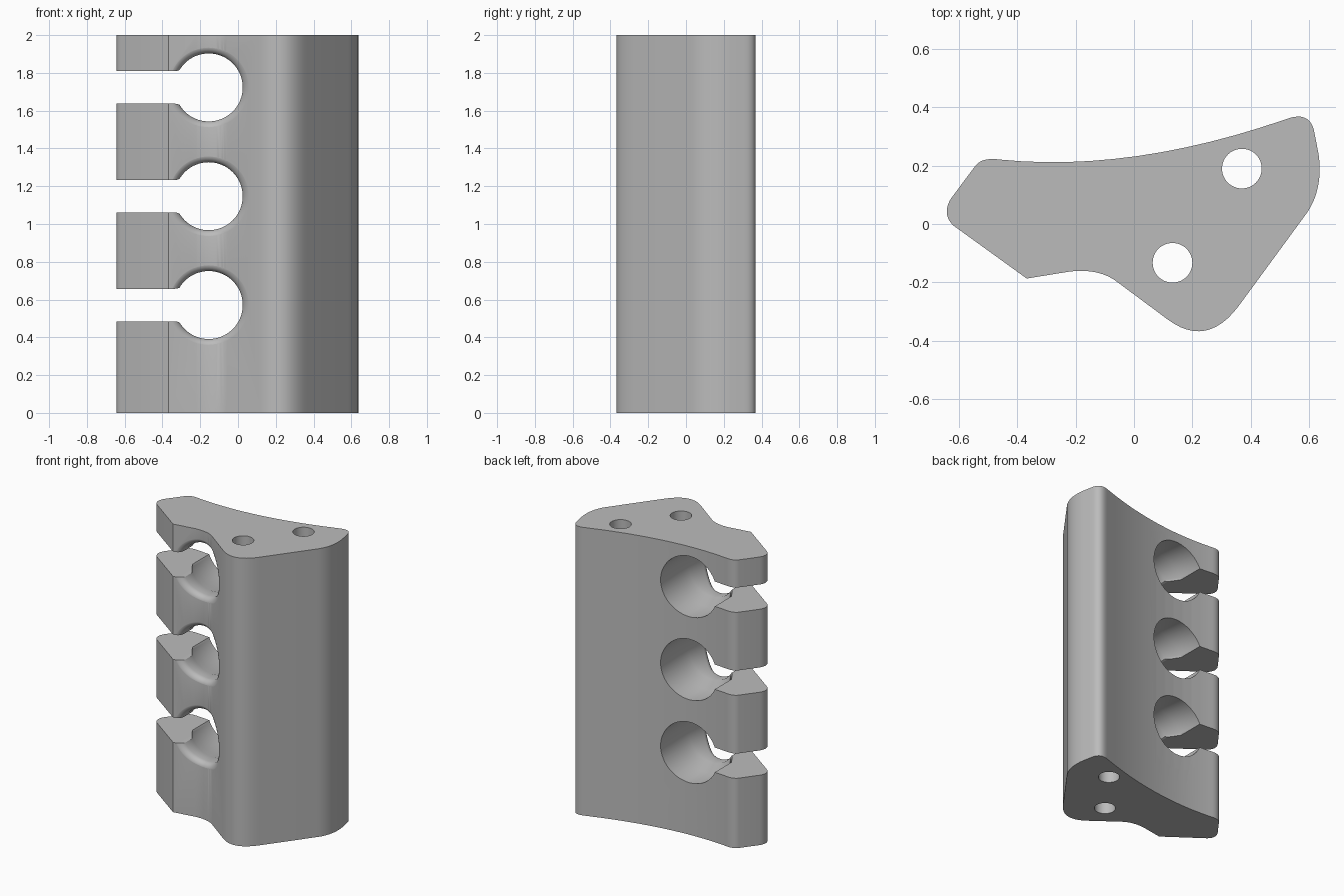
import bpy, bmesh, math

cube = bpy.data.objects.get("Cube")
if cube:
    bpy.data.objects.remove(cube, do_unlink=True)

HEIGHT = 2.0
SLOT_LEVELS = [0.571 + 0.576 * i for i in range(3)]


def bezier(a, b, c, steps=12):
    pts = []
    for i in range(steps + 1):
        t = i / steps
        pts.append(tuple((1 - t) ** 2 * p + 2 * t * (1 - t) * q + t * t * r
                         for p, q, r in zip(a, b, c)))
    return pts


def loft(name, rings):
    """Closed solid through a list of equal-length rings."""
    bm = bmesh.new()
    loops = [[bm.verts.new(p) for p in ring] for ring in rings]
    n = len(loops[0])
    for lo, hi in zip(loops, loops[1:]):
        for i in range(n):
            bm.faces.new((lo[i], lo[(i + 1) % n], hi[(i + 1) % n], hi[i]))
    bm.faces.new(loops[0])
    bm.faces.new(loops[-1])
    bmesh.ops.recalc_face_normals(bm, faces=bm.faces)
    mesh = bpy.data.meshes.new(name)
    bm.to_mesh(mesh)
    bm.free()
    obj = bpy.data.objects.new(name, mesh)
    bpy.context.collection.objects.link(obj)
    return obj


def prism(name, outline, z0, z1):
    return loft(name, [[(x, y, z) for x, y in outline] for z in (z0, z1)])


def circle(cx, cy, r, n=64):
    return [(cx + r * math.cos(2 * math.pi * i / n),
             cy + r * math.sin(2 * math.pi * i / n)) for i in range(n)]


# Body outline: rounded corners joined by straight runs, one concave back curve
outline = []
for curve in [
    ((-.46, .221), (-.01, .175), (.526, .361)),
    ((.526, .361), (.608, .39), (.62, .307)),
    ((.633, .24), (.651, .113), (.585, .027)),
    ((.36, -.28), (.25, -.428), (.115, -.327)),
    ((-.06, -.197), (-.12, -.152), (-.22, -.163)),
    ((-.368, -.187),),
    ((-.62, -.005), (-.66, .035), (-.628, .087)),
    ((-.546, .197), (-.523, .23), (-.46, .221)),
]:
    for p in (bezier(*curve) if len(curve) == 3 else curve):
        if not outline or math.dist(p, outline[-1]) > 1e-4:
            outline.append(p)
if math.dist(outline[0], outline[-1]) < 1e-4:
    outline.pop()


def front_y(x):
    ys = []
    for (x0, y0), (x1, y1) in zip(outline, outline[1:] + outline[:1]):
        if min(x0, x1) <= x <= max(x0, x1) and x0 != x1:
            ys.append(y0 + (y1 - y0) * (x - x0) / (x1 - x0))
    return min(ys)


body = prism("slotted_holder_body", outline, 0, HEIGHT)
cutters = []

# Two vertical mounting holes
for x, y in [(.37, .19), (.132, -.133)]:
    cutters.append(prism("mounting_hole_cutter", circle(x, y, .068, 48), -.1, HEIGHT + .1))

# Three stepped bores with a rounded front lip, each open to the side by a slot
BORE, NECK, LIP = .21, .18, .04
for z in SLOT_LEVELS:
    def ring(cx, r, y):
        return [(px, y(px) if callable(y) else y, pz) for px, pz in circle(cx, z, r)]

    rings = [ring(-.18, BORE, .6), ring(-.18, BORE, .03), ring(-.155, NECK, -.06)]
    for i in range(7):
        a = math.pi / 2 * i / 6
        depth = LIP * (1 - math.sin(a)) - .001
        rings.append(ring(-.155, NECK + LIP * (1 - math.cos(a)),
                          lambda x, d=depth: front_y(x) + d))
    rings.append(ring(-.155, NECK + LIP, -.6))
    cutters.append(loft("bore_cutter", rings))

    # Slot widens in a small curve where it meets the bore
    half = .086
    upper = [(-.9, half)] + bezier((-.335, half), (-.3, half), (-.275, half + .04), 6)
    slot = upper + [(-.2, half + .04)]
    slot += [(x, -h) for x, h in reversed(slot)]
    cutters.append(loft("slot_cutter", [[(x, y, z + h) for x, h in slot] for y in (-.6, .6)]))

bpy.context.view_layer.objects.active = body
body.select_set(True)
for cutter in cutters:
    cutter.hide_render = True
    mod = body.modifiers.new("cut", "BOOLEAN")
    mod.operation = "DIFFERENCE"
    mod.solver = "EXACT"
    mod.object = cutter
    bpy.ops.object.modifier_apply(modifier=mod.name)
    bpy.data.objects.remove(cutter, do_unlink=True)

# Single plain grey finish
grey = bpy.data.materials.new("plain_grey")
grey.use_nodes = True
colour = (.5, .5, .5, 1)
grey.diffuse_color = colour
grey.node_tree.nodes["Principled BSDF"].inputs["Base Color"].default_value = colour
body.data.materials.clear()
body.data.materials.append(grey)

bpy.ops.object.select_all(action="DESELECT")
body.select_set(True)
bpy.ops.object.shade_smooth_by_angle(angle=math.radians(30))
